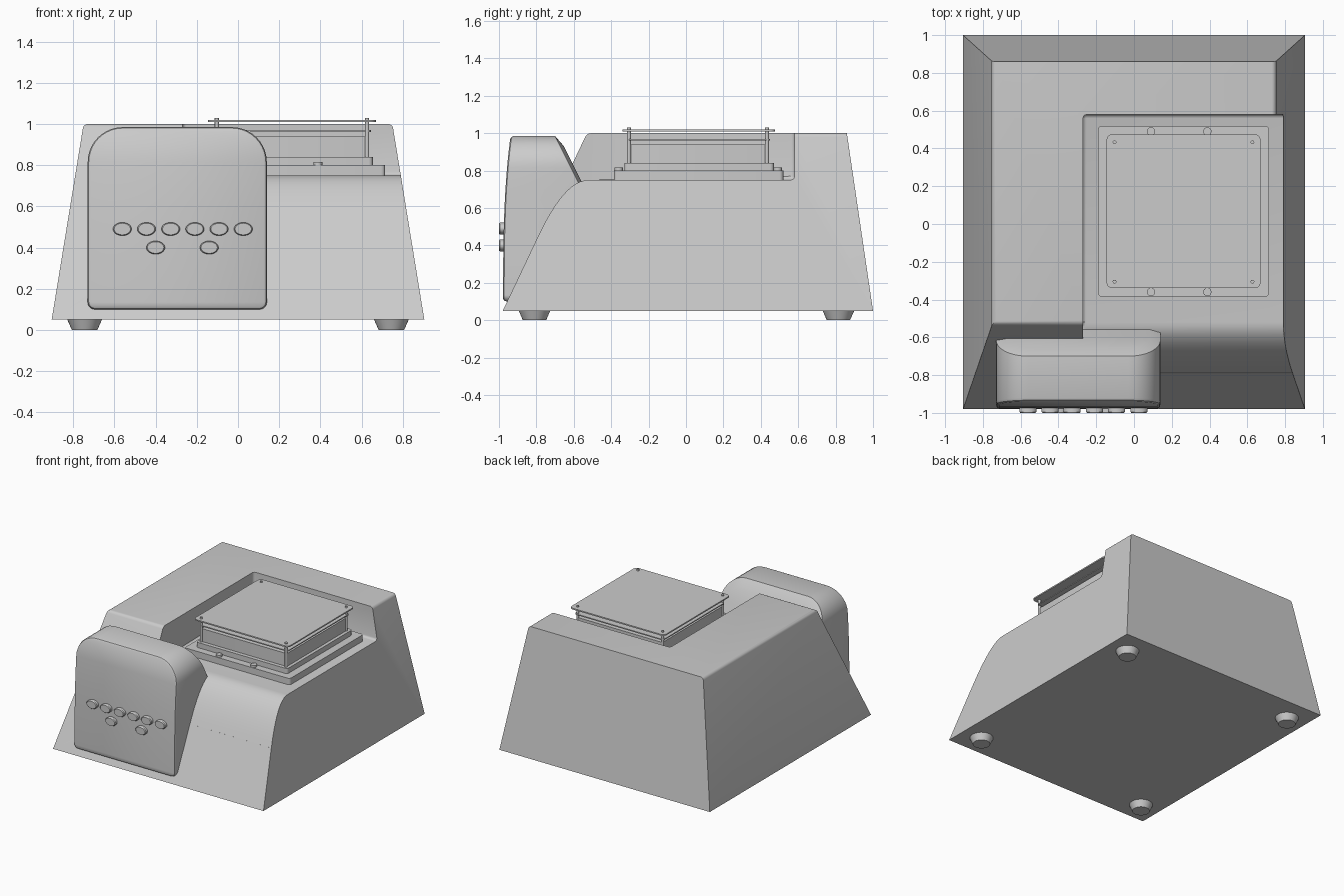
import bpy, bmesh
from math import sin, cos, pi, radians

if "Cube" in bpy.data.objects:
    bpy.data.objects.remove(bpy.data.objects["Cube"])


def finish(bm, name, smooth=True):
    bmesh.ops.recalc_face_normals(bm, faces=bm.faces)
    me = bpy.data.meshes.new(name)
    bm.to_mesh(me)
    bm.free()
    ob = bpy.data.objects.new(name, me)
    bpy.context.collection.objects.link(ob)
    if smooth:
        smooth_shade(ob)
    return ob


def smooth_shade(ob):
    bpy.ops.object.select_all(action='DESELECT')
    ob.select_set(True)
    bpy.context.view_layer.objects.active = ob
    bpy.ops.object.shade_smooth_by_angle(angle=radians(32))


def loft(bm, rings):
    """Skin a list of closed rings; returns the vertex rings."""
    vs = [[bm.verts.new(p) for p in r] for r in rings]
    n = len(rings[0])
    for a, b in zip(vs, vs[1:]):
        for i in range(n):
            j = (i + 1) % n
            bm.faces.new((a[i], a[j], b[j], b[i]))
    return vs


def rounded_rect(x0, x1, y0, y1, r_low, r_high, k=6, sides=()):
    """Outline symmetric left to right; point i mirrors point n-1-i."""
    r_low, r_high = max(r_low, .004), max(r_high, .004)
    half = []
    for t in range(k + 1):
        a = -pi / 2 + t * pi / 2 / k
        half.append((x1 - r_low + r_low * cos(a), y0 + r_low + r_low * sin(a)))
    half += [(x1, s) for s in sides]
    for t in range(k + 1):
        a = t * pi / 2 / k
        half.append((x1 - r_high + r_high * cos(a), y1 - r_high + r_high * sin(a)))
    return half + [(x0 + x1 - x, y) for x, y in reversed(half)]


def plate(name, x0, x1, y0, y1, z0, z1, r=.01):
    bm = bmesh.new()
    pts = rounded_rect(x0, x1, y0, y1, r, r, 4)
    vs = loft(bm, [[(x, y, z) for x, y in pts] for z in (z0, z1)])
    bm.faces.new(vs[0])
    bm.faces.new(vs[-1])
    return finish(bm, name)


def peg(name, x, y, z0, z1, r0, r1, seg=24):
    bm = bmesh.new()
    vs = loft(bm, [[(x + r * cos(2 * pi * i / seg), y + r * sin(2 * pi * i / seg), z)
                    for i in range(seg)] for z, r in ((z0, r0), (z1, r1))])
    bm.faces.new(vs[0])
    bm.faces.new(vs[-1])
    return finish(bm, name)


# Tapered body with softened front and side top edges
bm = bmesh.new()
vs = loft(bm, [[(-x, y0, z), (x, y0, z), (x, y1, z), (-x, y1, z)]
               for x, y0, y1, z in ((.905, -.98, 1, .05), (.75, -.53, .86, 1))])
bm.faces.new(vs[0])
bm.faces.new(vs[1])
t = vs[1]
edges = [bm.edges.get((t[a], t[b])) for a, b in ((0, 1), (1, 2), (3, 0))]
bmesh.ops.bevel(bm, geom=edges, offset=.02, segments=4, profile=.5, affect='EDGES')
body = finish(bm, "body", False)

# Recess cutter: flat floor rolling over into the sloped front
a, c, b = (-.79, .45), (-.649, .75), (-.52, .75)
prof = []
for i in range(13):
    u = i / 12
    prof.append(tuple((1 - u) ** 2 * a[k] + 2 * u * (1 - u) * c[k] + u * u * b[k]
                      for k in (0, 1)))
prof += [(.58, .75), (.58, 1.3), (-1.3, 1.3), (-1.3, .45)]
bm = bmesh.new()
vs = loft(bm, [[(x, y, z) for y, z in prof] for x in (-.27, 1.3)])
bm.faces.new(vs[0])
bm.faces.new(vs[1])
edges = [bm.edges.get((vs[0][i], vs[0][(i + 1) % len(prof)])) for i in range(len(prof))]
edges.append(bm.edges.get((vs[0][13], vs[1][13])))
bmesh.ops.bevel(bm, geom=edges, offset=.02, segments=3, profile=.5, affect='EDGES')
cutter = finish(bm, "recess_cutter", False)
cutter.hide_render = True
mod = body.modifiers.new("recess", 'BOOLEAN')
mod.object = cutter
mod.operation = 'DIFFERENCE'
mod.solver = 'EXACT'
bpy.context.view_layer.objects.active = body
bpy.ops.object.modifier_apply(modifier=mod.name)
bpy.data.objects.remove(cutter)
smooth_shade(body)

# Feet
for x in (-.745, .745):
    for y in (-.81, .815):
        peg("foot", x, y, 0, .052, .062, .085, 32)


# Control housing: rounded front, slanted and chamfered back
def front_y(z):
    return -.978 + .04 * max(0, (z - .1) / .885) ** 3


def back_y(z):
    return -.70 + (.985 - z) * .5


rings = []
for inset, fn, dy in ((.016, front_y, 0), (.005, front_y, .006), (0, front_y, .018),
                      (0, back_y, 0), (.055, back_y, .02)):
    pts = rounded_rect(-.73 + inset, .14 - inset, .1 + inset, .985 - inset,
                       .035 - inset, .17 - inset, 10, (.3, .45, .6, .7))
    rings.append([(x, fn(z) + dy, z) for x, z in pts])
bm = bmesh.new()
vs = loft(bm, rings)
n = len(rings[0])
for ring in (vs[0], vs[-1]):
    for i in range(n // 2 - 1):
        bm.faces.new((ring[i], ring[i + 1], ring[n - 2 - i], ring[n - 1 - i]))
finish(bm, "control_housing")

# Oval buttons
spots = [(-.562 + .1175 * i, .49) for i in range(6)] + [(-.4, .4), (-.14, .4)]
for bx, bz in spots:
    bm = bmesh.new()
    vs = loft(bm, [[(bx + s * .045 * cos(i * pi / 16), y, bz + s * .032 * sin(i * pi / 16))
                    for i in range(32)]
                   for s, y in ((1, -.94), (1, -.994), (.88, -1))])
    bm.faces.new(vs[0])
    bm.faces.new(vs[-1])
    finish(bm, "button")

# Heating stage: stacked plates on the recess floor
plate("stage_base", -.19, .715, -.385, .52, .745, .80, .02)
plate("stage_step", -.13, .655, -.33, .47, .80, .84, .02)
plate("stage_block", -.105, .63, -.30, .44, .84, .94, .01)
plate("stage_shim", -.12, .645, -.31, .45, .962, .97, .02)
plate("stage_top", -.145, .67, -.34, .475, 1.01, 1.02, .03)

# Corner rods through the plates
for x in (-.103, .627):
    for y in (-.305, .433):
        peg("corner_rod", x, y, .84, 1.03, .01, .01, 16)

# Fixing screws on the stage base
for x in (.09, .388):
    for y in (-.36, .49):
        peg("base_screw", x, y, .79, .816, .022, .022)
